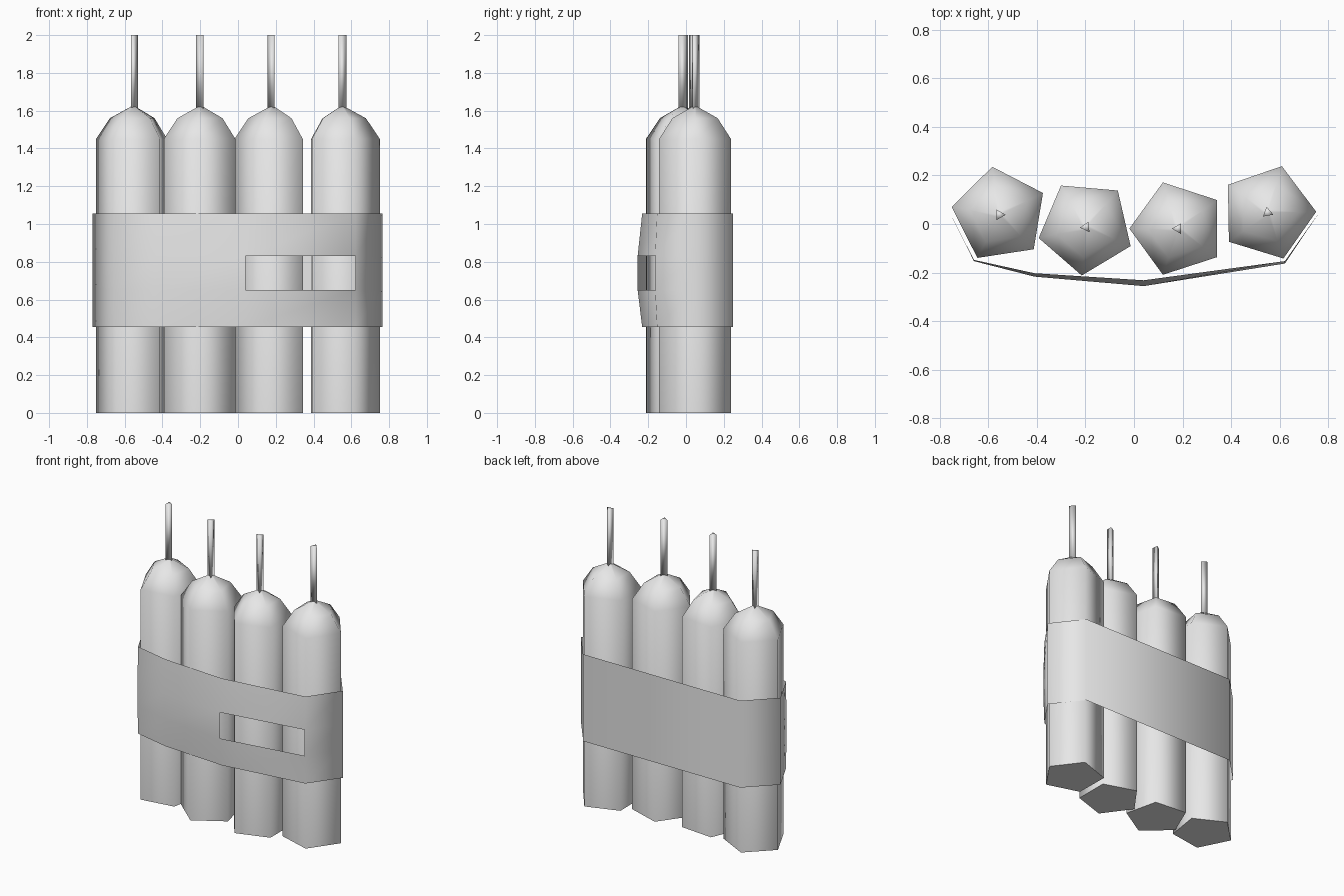
import bpy, bmesh
from math import radians, sin, cos, pi

cube = bpy.data.objects.get("Cube")
if cube:
    bpy.data.objects.remove(cube, do_unlink=True)

grey = bpy.data.materials.new("light grey")
grey.use_nodes = True
COLOUR = (0.8, 0.8, 0.8, 1)
grey.diffuse_color = COLOUR
grey.node_tree.nodes["Principled BSDF"].inputs["Base Color"].default_value = COLOUR


def finish(name, bm, sharp):
    """Turn a bmesh into a smooth-shaded object that keeps sharp edges."""
    mesh = bpy.data.meshes.new(name)
    bm.to_mesh(mesh)
    bm.free()
    mesh.materials.append(grey)
    obj = bpy.data.objects.new(name, mesh)
    bpy.context.collection.objects.link(obj)
    bpy.ops.object.select_all(action='DESELECT')
    obj.select_set(True)
    bpy.context.view_layer.objects.active = obj
    bpy.ops.object.shade_smooth_by_angle(angle=radians(sharp))
    return obj


def lathe(name, centre, sides, turn, profile, sharp):
    """Stack polygon rings given as (radius, height); close both ends."""
    bm = bmesh.new()
    x, y = centre
    rings = []
    for r, z in profile:
        angles = [radians(turn) + 2 * pi * i / sides for i in range(sides)]
        rings.append([bm.verts.new((x + r * cos(a), y + r * sin(a), z)) for a in angles])
    for low, high in zip(rings, rings[1:]):
        for i in range(sides):
            j = (i + 1) % sides
            bm.faces.new((low[i], low[j], high[j], high[i]))
    bm.faces.new(rings[0][::-1])
    bm.faces.new(rings[-1])
    return finish(name, bm, sharp)


# Four five-sided sticks with domed tops, each with a thin three-sided fuse
STICK = [(0.2, 0), (0.2, 1.45), (0.126, 1.56), (0.012, 1.622)]
FUSE = [(0.025, 1.6), (0.025, 2)]
sticks = [  # centre, stick turn, fuse turn
    ((-0.554, 0.038), 26.7, 0),
    ((-0.198, -0.013), 49, 65),
    ((0.181, -0.019), 36, 180),
    ((0.551, 0.047), 1, 100),
]
for n, (centre, turn, fuse_turn) in enumerate(sticks, 1):
    lathe(f"stick_{n}", centre, 5, turn, STICK, 80)
    lathe(f"fuse_{n}", centre, 3, fuse_turn, FUSE, 130)

# Thin strap around all sticks, bulging forward, with a slot in one front panel
OUTLINE = [  # x, y, forward bulge at mid height
    (-0.66, -0.148, 0.005), (-0.41, -0.203, 0.014), (0.04, -0.232, 0.024),
    (0.622, -0.153, 0.01), (0.765, 0.05, 0), (0.61, 0.25, 0),
    (-0.59, 0.25, 0), (-0.77, 0.07, 0),
]
LEVELS = [(0.455, 0), (0.65, 1), (0.83, 1), (1.055, 0)]
SLOT = (2, 1)  # column, row left open

bm = bmesh.new()
rows = [[bm.verts.new((x, y - b * f, z)) for x, y, b in OUTLINE] for z, f in LEVELS]
count = len(OUTLINE)
for r in range(len(rows) - 1):
    for c in range(count):
        if (c, r) != SLOT:
            d = (c + 1) % count
            bm.faces.new((rows[r][c], rows[r][d], rows[r + 1][d], rows[r + 1][c]))
finish("strap", bm, 100)
